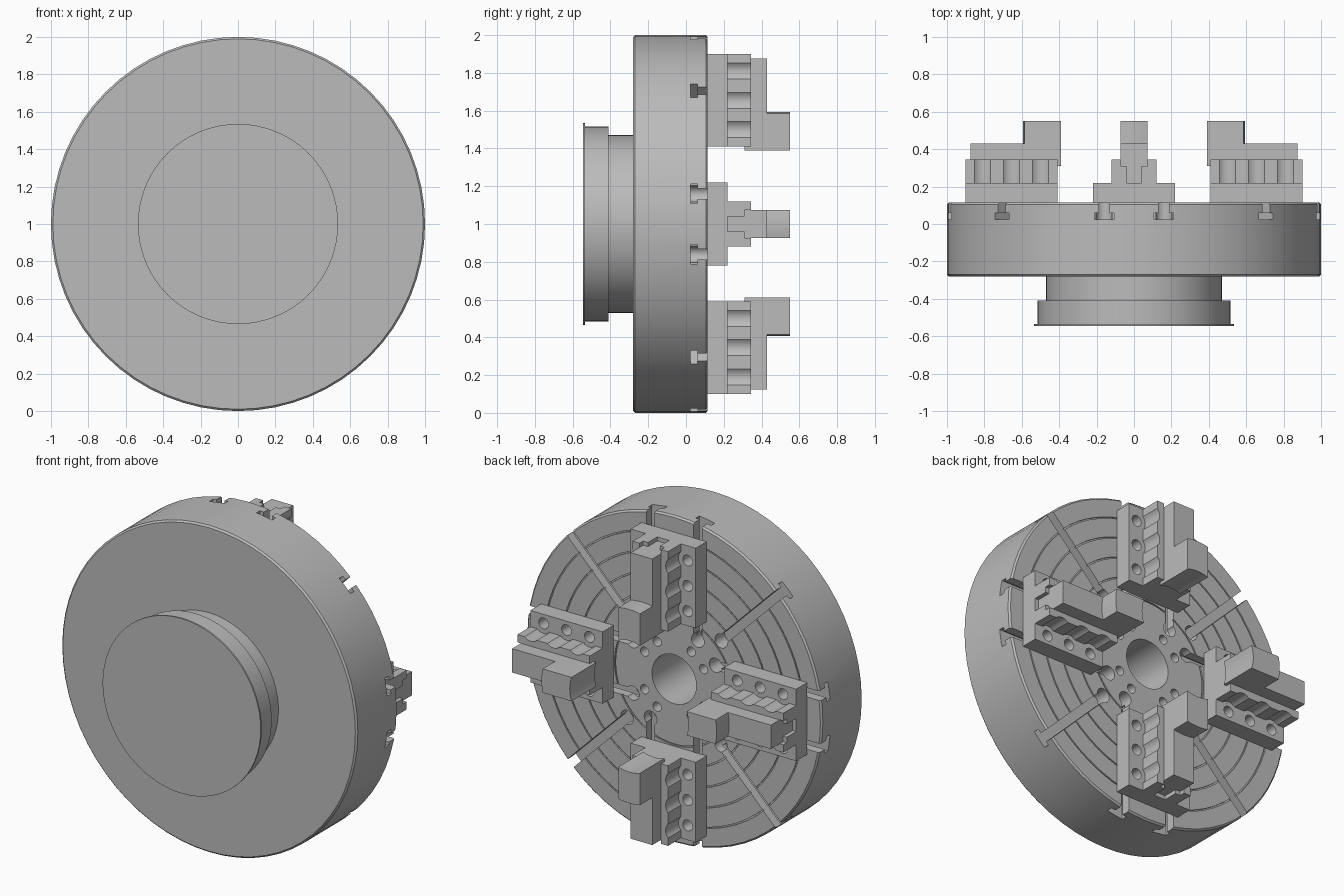
import bpy
import bmesh
from math import radians, cos, sin
from mathutils import Matrix, Vector

cube = bpy.data.objects.get("Cube")
if cube:
    bpy.data.objects.remove(cube, do_unlink=True)

# Everything is modelled around the spindle axis (y), then lifted to stand on the floor
LIFT = Matrix.Translation((0, 0, 1))
FACE, BACK = 0.115, -0.28

steel = bpy.data.materials.new("machined steel grey")
steel.use_nodes = True
steel.diffuse_color = (0.5, 0.5, 0.5, 1)
steel.node_tree.nodes["Principled BSDF"].inputs["Base Color"].default_value = (0.5, 0.5, 0.5, 1)


def turn(angle):
    return Matrix.Rotation(radians(angle), 4, 'Y')


def make(name, bm):
    bmesh.ops.recalc_face_normals(bm, faces=bm.faces)
    mesh = bpy.data.meshes.new(name)
    bm.to_mesh(mesh)
    bm.free()
    ob = bpy.data.objects.new(name, mesh)
    bpy.context.collection.objects.link(ob)
    return ob


def box(bm, lo, hi, rot=Matrix()):
    lo, hi = Vector(lo), Vector(hi)
    size = Matrix.Diagonal((*(hi - lo), 1))
    bmesh.ops.create_cube(bm, size=1, matrix=rot @ Matrix.Translation((lo + hi) / 2) @ size)


def drill(bm, x, z, radius, y0, y1, rot=Matrix()):
    place = Matrix.Translation((x, (y0 + y1) / 2, z)) @ Matrix.Rotation(radians(90), 4, 'X')
    bmesh.ops.create_cone(bm, cap_ends=True, segments=24, radius1=radius, radius2=radius,
                          depth=y1 - y0, matrix=rot @ place)


def prism(bm, start, sweep):
    face = bm.faces.new([bm.verts.new(p) for p in start])
    geom = bmesh.ops.extrude_face_region(bm, geom=[face])["geom"]
    moved = [v for v in geom if isinstance(v, bmesh.types.BMVert)]
    bmesh.ops.translate(bm, verts=moved, vec=sweep)


def lathe(name, profile, closed):
    bm = bmesh.new()
    verts = [bm.verts.new((r, y, 0)) for r, y in profile]
    edges = [bm.edges.new(pair) for pair in zip(verts, verts[1:])]
    if closed:
        edges.append(bm.edges.new((verts[-1], verts[0])))
    bmesh.ops.spin(bm, geom=verts + edges, cent=(0, 0, 0), axis=(0, 1, 0),
                   angle=radians(360), steps=64, use_duplicate=False)
    bmesh.ops.remove_doubles(bm, verts=bm.verts, dist=0.0001)
    return make(name, bm)


def cut(ob, bm):
    cutter = make("cutter", bm)
    cutter.hide_render = True
    mod = ob.modifiers.new("cut", 'BOOLEAN')
    mod.object, mod.solver, mod.use_self = cutter, 'EXACT', True
    graph = bpy.context.evaluated_depsgraph_get()
    result = bpy.data.meshes.new_from_object(ob.evaluated_get(graph))
    ob.modifiers.clear()
    ob.data = result
    bpy.data.objects.remove(cutter, do_unlink=True)


def finish(ob):
    ob.data.materials.clear()
    ob.data.materials.append(steel)
    bpy.ops.object.select_all(action='DESELECT')
    ob.select_set(True)
    bpy.context.view_layer.objects.active = ob
    bpy.ops.object.shade_smooth_by_angle(angle=radians(30))


# Mounting hub with its thin front flange and blind bore
hub = lathe("mounting_hub", [
    (0, -0.545), (0.535, -0.545), (0.535, -0.535), (0.515, -0.535), (0.515, -0.41),
    (0.47, -0.41), (0.47, BACK), (0.15, BACK), (0.15, -0.5), (0, -0.5)], False)

# Chuck body: bored disc with chamfered rim and ring grooves on its face
profile = [(0.15, BACK), (0.99, BACK), (1, BACK + 0.01), (1, FACE - 0.01), (0.99, FACE)]
for r in (0.88, 0.76, 0.64, 0.52, 0.4):
    profile += [(r + 0.004, FACE), (r + 0.004, FACE - 0.008),
                (r - 0.004, FACE - 0.008), (r - 0.004, FACE)]
profile.append((0.15, FACE))
body = lathe("chuck_body", profile, True)


# T-slots: a pair beside each jaw and one on each diagonal, plus bolt holes
def t_slot(bm, x, inner, rot):
    box(bm, (x - 0.028, 0.05, inner), (x + 0.028, 0.2, 1.1), rot)
    box(bm, (x - 0.052, 0.025, inner), (x + 0.052, 0.06, 1.1), rot)
    drill(bm, x, inner, 0.043, 0.02, 0.21, rot)


bm = bmesh.new()
for quarter in range(4):
    rot = turn(quarter * 90)
    t_slot(bm, 0.16, 0.28, rot)
    t_slot(bm, -0.16, 0.28, rot)
    t_slot(bm, 0, 0.45, turn(quarter * 90 + 45))
    for angle in (30, 60):
        drill(bm, 0.23 * cos(radians(angle)), 0.23 * sin(radians(angle)), 0.028, 0, 0.22, rot)
cut(body, bm)

# Jaw slide: stepped section with a T-shaped channel
half = [(0.22, FACE), (0.22, 0.22), (0.12, 0.22), (0.12, 0.345),
        (0.073, 0.345), (0.073, 0.31), (0.04, 0.31), (0.04, 0.22)]
section = half + [(-x, y) for x, y in reversed(half)]
bm = bmesh.new()
prism(bm, [(x, y, 0.41) for x, y in section], (0, 0, 0.49))
slide = make("jaw_slide_1", bm)

# Bolt holes and the clearance scallops beside them
bm = bmesh.new()
for side in (-1, 1):
    for r in (0.5, 0.655, 0.81):
        drill(bm, side * 0.165, r, 0.033, 0.14, 0.2205)
        drill(bm, side * 0.165, r, 0.062, 0.2202, 0.4)
cut(slide, bm)

# Top jaw: key, arm and tall curved gripping step
steps = [i / 4 for i in range(-4, 5)]
inner = [(t * 0.073, 0.402 - 0.012 * t * t) for t in steps]
outer = [(t * 0.073, 0.593 - 0.008 * t * t) for t in reversed(steps)]
arm_end = [(0.073, 0.875), (-0.073, 0.875)]
bm = bmesh.new()
prism(bm, [(x, 0.31, r) for x, r in inner + arm_end], (0, 0.12, 0))
prism(bm, [(x, 0.43, r) for x, r in inner + outer], (0, 0.12, 0))
box(bm, (-0.04, 0.22, 0.41), (0.04, 0.31, 0.875))
jaw = make("top_jaw_1", bm)

for ob in (hub, body, slide, jaw):
    finish(ob)
    ob.matrix_world = LIFT

# Repeat the jaws around the axis
for part in (slide, jaw):
    for quarter in (1, 2, 3):
        copy = part.copy()
        copy.name = part.name[:-1] + str(quarter + 1)
        copy.matrix_world = LIFT @ turn(quarter * 90)
        bpy.context.collection.objects.link(copy)
